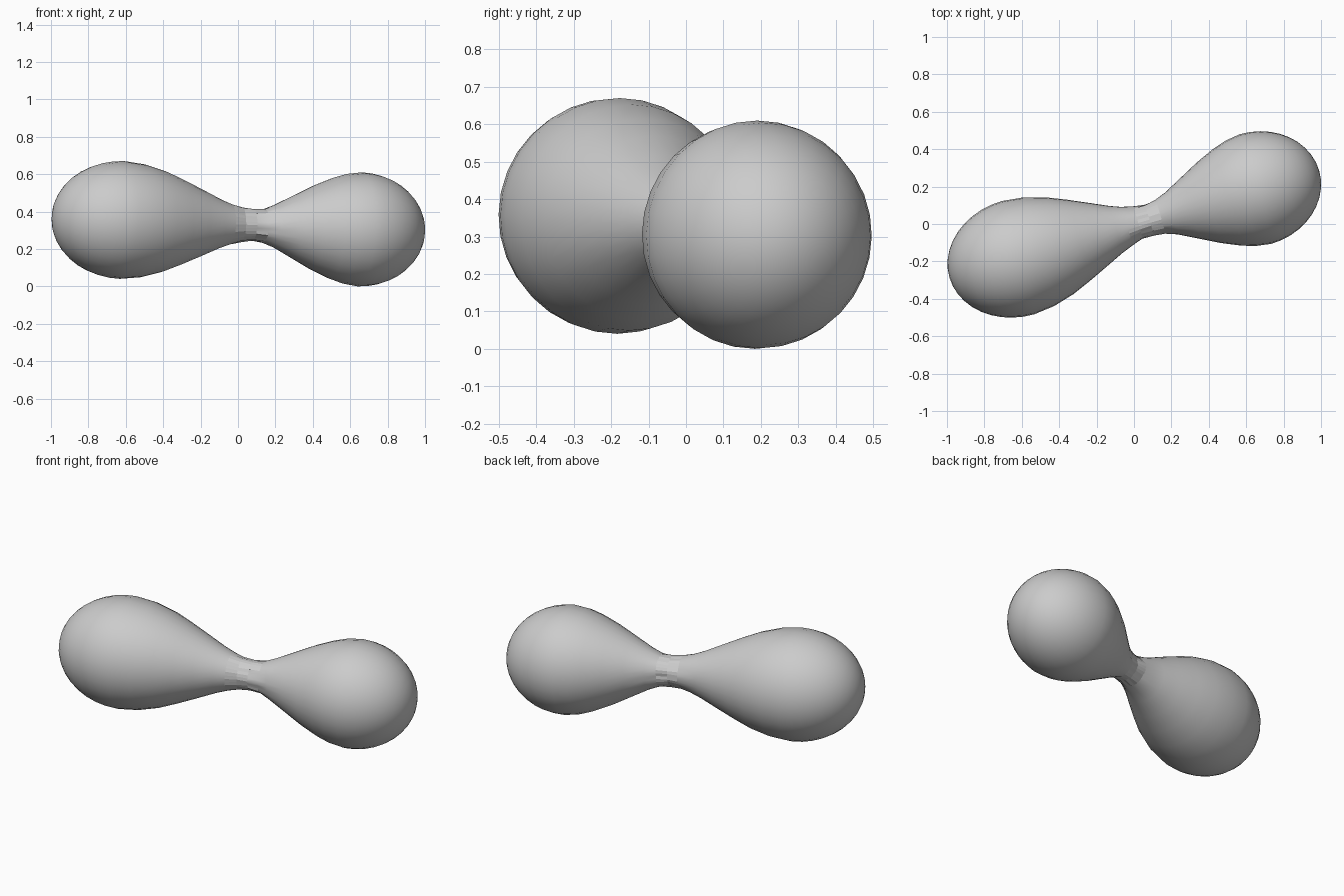
import bpy, bmesh, math, random
from mathutils import Vector

if "Cube" in bpy.data.objects:
    bpy.data.objects.remove(bpy.data.objects["Cube"])

random.seed(4)
SEG = 32

grey = bpy.data.materials.new("mid grey")
grey.diffuse_color = (0.6, 0.6, 0.6, 1)
grey.use_nodes = True
grey.node_tree.nodes["Principled BSDF"].inputs["Base Color"].default_value = grey.diffuse_color

# Straight axis through both lobes, addressed by x
def on_axis(x):
    return Vector((x, -0.18 + (x + 0.62) * 0.289, 0.355 - (x + 0.62) * 0.0394))

axis = (on_axis(1) - on_axis(0)).normalized()
side = axis.cross(Vector((0, 0, 1))).normalized()
up = side.cross(axis)
COS = axis.x

# Profile (x, radius): rounded left end, waist, rounded right end
def cap(x, r, length, sign, n=10):
    pts = [(x + sign * length * COS * math.sin(a), r * math.cos(a))
           for a in (math.pi / 2 * i / n for i in range(n))]
    return pts if sign > 0 else pts[::-1]

waist = [(-0.51, 0.302), (-0.4, 0.27), (-0.3, 0.227), (-0.2, 0.18), (-0.1, 0.132),
         (-0.04, 0.108), (0.02, 0.092), (0.08, 0.086), (0.14, 0.093), (0.2, 0.117),
         (0.3, 0.171), (0.4, 0.225), (0.5, 0.27), (0.57, 0.293)]
profile = cap(-0.62, 0.315, 0.382, -1) + waist + cap(0.65, 0.305, 0.354, 1)

# Lathe the profile round the axis, with a slightly crumpled waist
bm = bmesh.new()
rings = []
for x, r in profile:
    ring = []
    for i in range(SEG):
        a = 2 * math.pi * i / SEG
        rough = random.uniform(-0.007, 0.003) if -0.01 < x < 0.16 else 0
        ring.append(bm.verts.new(on_axis(x) + (r + rough) * (math.cos(a) * side + math.sin(a) * up)))
    rings.append(ring)
for a, b in zip(rings, rings[1:]):
    for i in range(SEG):
        j = (i + 1) % SEG
        bm.faces.new((a[i], a[j], b[j], b[i]))

# Close both tips
for ring, tip in ((rings[0], on_axis(-0.62 - 0.382 * COS)), (rings[-1], on_axis(0.65 + 0.354 * COS))):
    v = bm.verts.new(tip)
    for i in range(SEG):
        bm.faces.new((ring[i], ring[(i + 1) % SEG], v))
bmesh.ops.recalc_face_normals(bm, faces=bm.faces)

# Smooth lobes, faceted waist
for f in bm.faces:
    f.smooth = not 0.0 < f.calc_center_median().x < 0.13

mesh = bpy.data.meshes.new("double_lobe")
bm.to_mesh(mesh)
bm.free()
mesh.materials.append(grey)
lobes = bpy.data.objects.new("double_lobe", mesh)
bpy.context.collection.objects.link(lobes)
